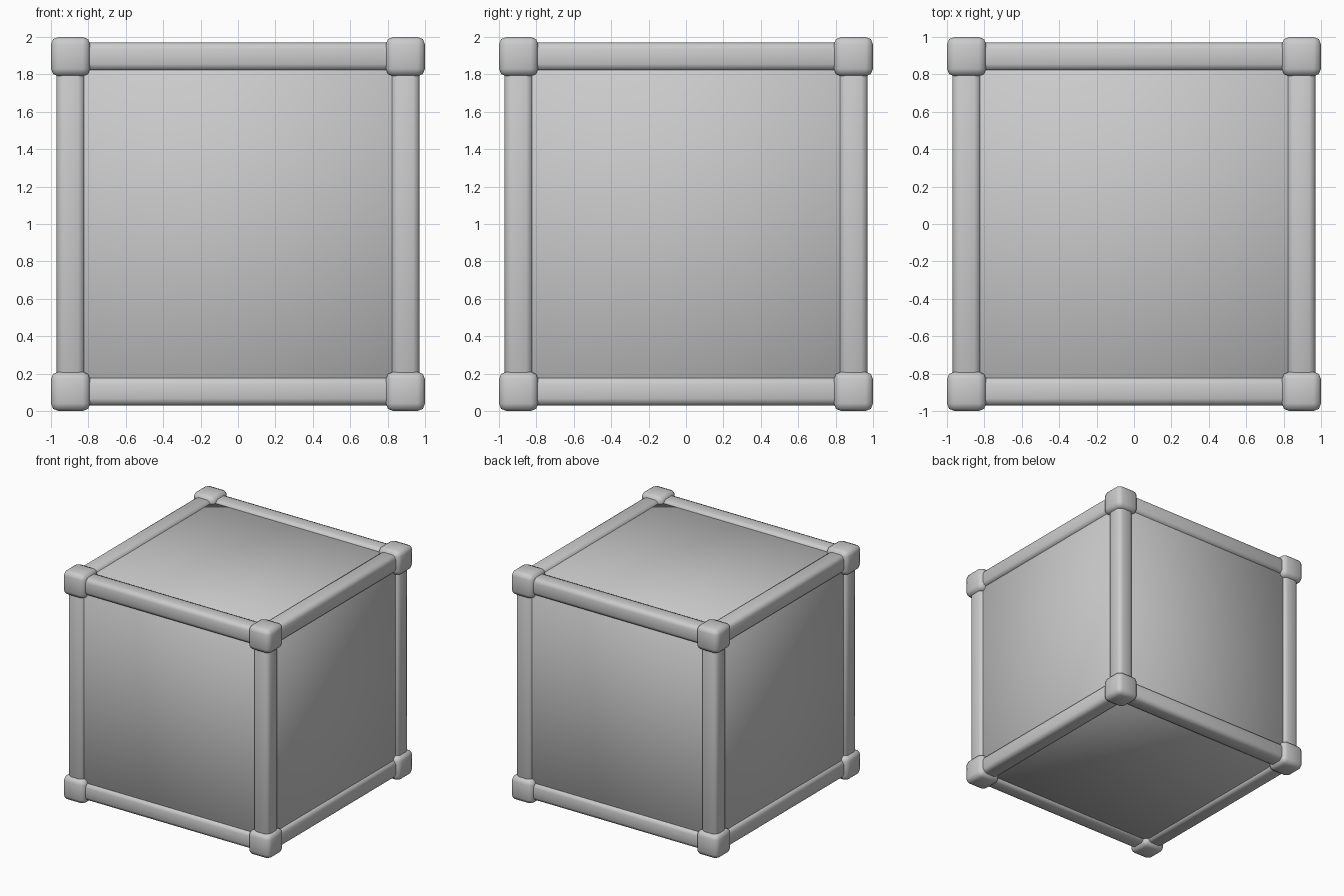
import bpy
import bmesh
from itertools import product
from mathutils import Matrix, Vector

if "Cube" in bpy.data.objects:
    bpy.data.objects.remove(bpy.data.objects["Cube"])

grey = bpy.data.materials.new("plain_grey")
grey.use_nodes = True
grey.diffuse_color = (0.6, 0.6, 0.6, 1)
grey.node_tree.nodes["Principled BSDF"].inputs["Base Color"].default_value = (0.6, 0.6, 0.6, 1)


def soft_box(name, centre, size, bevel, segments):
    """Smooth box with rounded edges."""
    bm = bmesh.new()
    bmesh.ops.create_cube(bm, size=1, matrix=Matrix.Diagonal((*size, 1)))
    bmesh.ops.bevel(bm, geom=bm.edges[:], offset=bevel, segments=segments,
                    profile=0.5, affect='EDGES')
    for face in bm.faces:
        face.smooth = True
    mesh = bpy.data.meshes.new(name)
    bm.to_mesh(mesh)
    bm.free()
    mesh.materials.append(grey)
    obj = bpy.data.objects.new(name, mesh)
    obj.location = Vector(centre) + Vector((0, 0, 1))
    bpy.context.collection.objects.link(obj)


# Panelled body, slightly recessed behind the frame
soft_box("body_panels", (0, 0, 0), (1.89, 1.89, 1.89), 0.06, 1)

# Twelve frame beams, four along each axis
for axis, a, b in product(range(3), (-1, 1), (-1, 1)):
    centre = [a * 0.895, b * 0.895]
    centre.insert(axis, 0)
    size = [0.15, 0.15]
    size.insert(axis, 1.7)
    soft_box(f"{'xyz'[axis]}_beam", centre, size, 0.035, 2)

# Eight corner blocks
for signs in product((-1, 1), repeat=3):
    soft_box("corner_block", [s * 0.895 for s in signs], (0.21, 0.21, 0.21), 0.04, 2)
